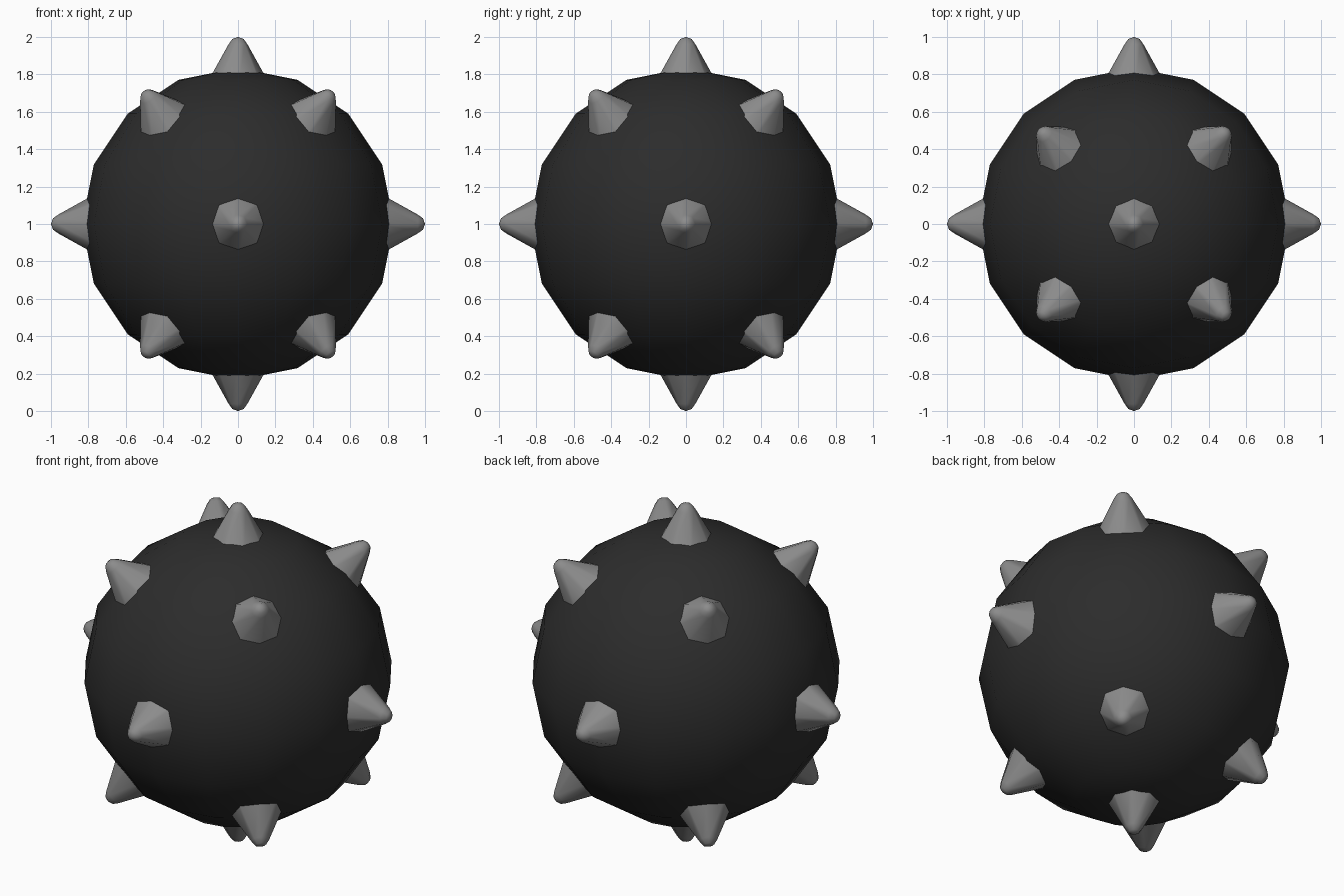
import bpy, bmesh, math
from mathutils import Matrix, Vector

if "Cube" in bpy.data.objects:
    bpy.data.objects.remove(bpy.data.objects["Cube"])

CENTRE = Vector((0, 0, 1))


def material(name, value):
    m = bpy.data.materials.new(name)
    m.diffuse_color = (value, value, value, 1)
    m.use_nodes = True
    m.node_tree.nodes["Principled BSDF"].inputs["Base Color"].default_value = m.diffuse_color
    return m


def add_object(name, bm, mat):
    bmesh.ops.recalc_face_normals(bm, faces=bm.faces)
    for f in bm.faces:
        f.smooth = True
    mesh = bpy.data.meshes.new(name)
    bm.to_mesh(mesh)
    bm.free()
    mesh.materials.append(mat)
    ob = bpy.data.objects.new(name, mesh)
    bpy.context.collection.objects.link(ob)
    return ob


black = material("dark iron", 0.025)
grey = material("grey metal", 0.26)

# round body, a low-poly globe
bm = bmesh.new()
bmesh.ops.create_uvsphere(bm, u_segments=16, v_segments=8, radius=0.834)
body = add_object("body", bm, black)
body.location = CENTRE

# spike profile: (radius, distance from body centre), blunt rounded tip
PROFILE = [(0.19, 0.71), (0.05, 0.962), (0.03, 0.989)]
SIDES = 8


def spike(name, tilt, turn):
    bm = bmesh.new()
    rings = [[bm.verts.new((r * math.cos(a), r * math.sin(a), h))
              for a in (i * math.tau / SIDES for i in range(SIDES))]
             for r, h in PROFILE]
    tip = bm.verts.new((0, 0, 1.0))
    for i in range(SIDES):
        j = (i + 1) % SIDES
        for lo, hi in zip(rings, rings[1:]):
            bm.faces.new((lo[i], lo[j], hi[j], hi[i]))
        bm.faces.new((rings[-1][i], rings[-1][j], tip))
    ob = add_object(name, bm, grey)
    ob.matrix_world = (Matrix.Translation(CENTRE)
                       @ Matrix.Rotation(math.radians(turn), 4, 'Z')
                       @ Matrix.Rotation(math.radians(tilt), 4, 'Y'))


# poles, four around the middle, four above and four below on the diagonals
spike("top_spike", 0, 0)
spike("bottom_spike", 180, 0)
for k in range(4):
    spike(f"middle_spike_{k + 1}", 90, 90 * k)
    spike(f"upper_spike_{k + 1}", 45, 45 + 90 * k)
    spike(f"lower_spike_{k + 1}", 135, 45 + 90 * k)
